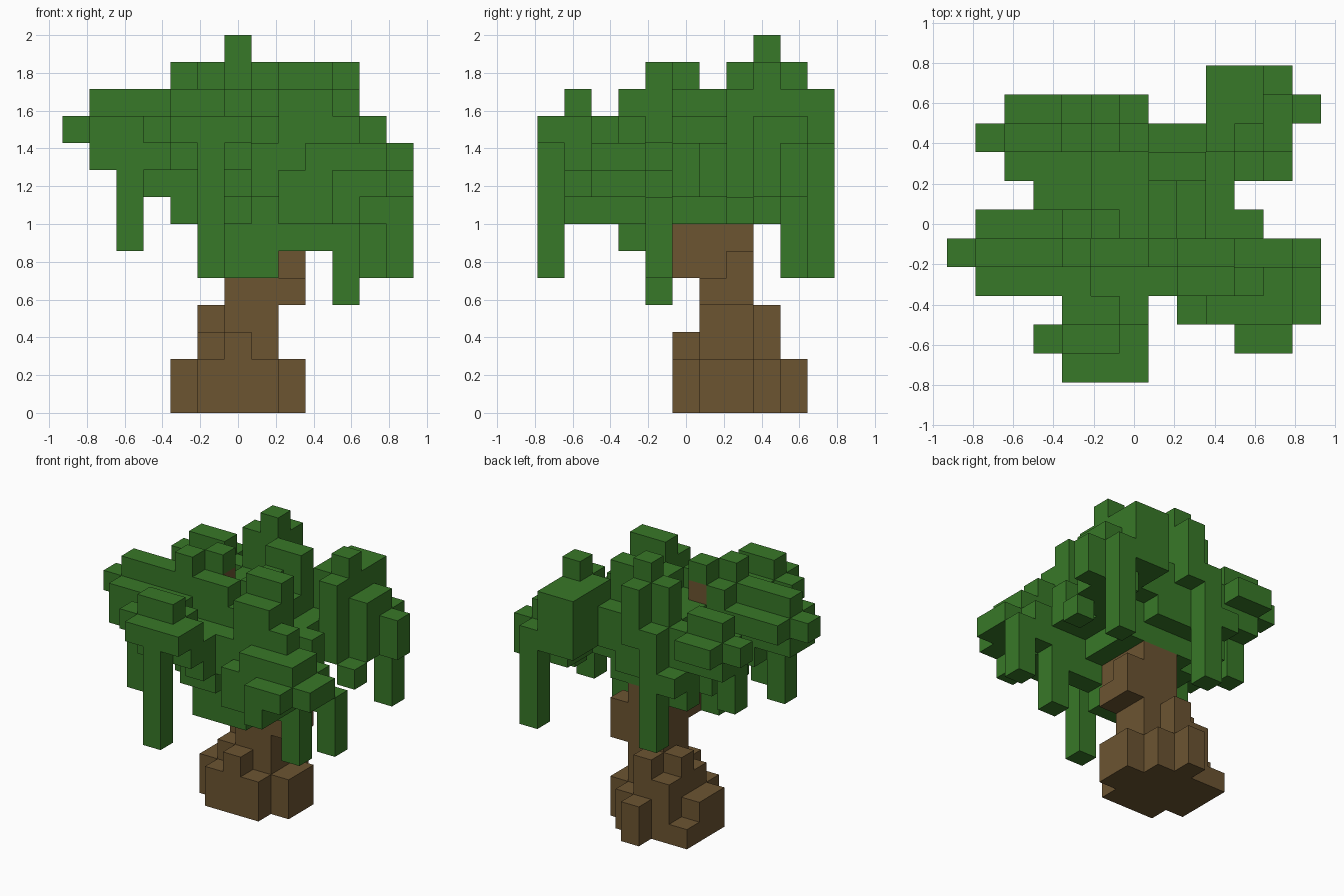
import bpy
import bmesh
from mathutils import Vector
from math import radians

default_cube = bpy.data.objects.get("Cube")
if default_cube:
    bpy.data.objects.remove(default_cube, do_unlink=True)

CELL = 1 / 7                          # edge length of one block
ORIGIN = Vector((-6.5, -5.5, 0))      # grid corner, in blocks


def make_material(name, colour):
    material = bpy.data.materials.new(name)
    material.use_nodes = True
    material.diffuse_color = colour
    shader = material.node_tree.nodes["Principled BSDF"]
    shader.inputs["Base Color"].default_value = colour
    shader.inputs["Roughness"].default_value = 0.9
    return material


def fill(boxes):
    """Cells covered by boxes given as inclusive x, y and z ranges."""
    cells = set()
    for x0, x1, y0, y1, z0, z1 in boxes:
        for x in range(x0, x1 + 1):
            for y in range(y0, y1 + 1):
                for z in range(z0, z1 + 1):
                    cells.add((x, y, z))
    return cells


def build_blocks(name, cells, occupied, material):
    """Skin the cells with quads only where no neighbouring cell touches."""
    bm = bmesh.new()
    for cell in sorted(cells):
        base = Vector(cell)
        for axis in range(3):
            for side in (0, 1):
                step = [0, 0, 0]
                step[axis] = 1 if side else -1
                neighbour = tuple(c + s for c, s in zip(cell, step))
                if neighbour in occupied:
                    continue
                u, v = Vector((0, 0, 0)), Vector((0, 0, 0))
                u[(axis + 1) % 3] = 1
                v[(axis + 2) % 3] = 1
                start = base.copy()
                start[axis] += side
                loop = [start, start + u, start + u + v, start + v]
                if not side:
                    loop.reverse()
                bm.faces.new([bm.verts.new((p + ORIGIN) * CELL) for p in loop])
    bmesh.ops.remove_doubles(bm, verts=bm.verts, dist=CELL / 100)
    # Merge coplanar quads into broad flat faces
    bmesh.ops.dissolve_limit(bm, angle_limit=radians(1),
                             verts=bm.verts, edges=bm.edges)
    mesh = bpy.data.meshes.new(name)
    bm.to_mesh(mesh)
    bm.free()
    mesh.materials.append(material)
    bpy.context.collection.objects.link(bpy.data.objects.new(name, mesh))


bark = make_material("bark brown", (0.150, 0.089, 0.031, 1))
leaf = make_material("leaf green", (0.039, 0.188, 0.021, 1))

# Trunk: flared foot, stepped stem, leaning fork, tip among the leaves
trunk = [
    (5, 7, 5, 5, 0, 1), (4, 8, 6, 7, 0, 1), (5, 7, 8, 8, 0, 1),
    (4, 4, 8, 8, 0, 0), (6, 6, 9, 9, 0, 1), (6, 6, 5, 5, 2, 2),
    (5, 7, 6, 7, 2, 2), (5, 6, 8, 8, 2, 2), (6, 7, 6, 6, 3, 3),
    (5, 7, 7, 7, 3, 3), (6, 6, 8, 8, 3, 3), (6, 8, 6, 7, 4, 4),
    (6, 7, 5, 7, 5, 6), (8, 8, 7, 7, 5, 5), (5, 5, 5, 5, 10, 11),
]

# Leaf clumps, each a few overlapping boxes with hanging strands
core = [
    (5, 7, 4, 4, 5, 7), (5, 9, 4, 4, 6, 7), (4, 8, 4, 5, 7, 10),
    (5, 6, 3, 3, 7, 8), (4, 8, 3, 3, 9, 9), (7, 8, 3, 3, 8, 9),
    (4, 8, 6, 6, 7, 9), (3, 9, 6, 6, 8, 9), (5, 8, 6, 6, 10, 10),
    (5, 6, 4, 4, 11, 11), (4, 4, 4, 4, 11, 12), (4, 4, 5, 5, 11, 11),
    (5, 5, 5, 5, 12, 12), (8, 9, 4, 4, 10, 12), (8, 9, 3, 3, 10, 11),
    (7, 7, 5, 6, 11, 11),
]
crown = [
    (5, 8, 7, 7, 7, 10), (5, 7, 8, 8, 8, 10), (8, 8, 8, 8, 9, 10),
    (7, 8, 7, 7, 11, 12), (5, 6, 8, 8, 11, 12), (6, 6, 8, 8, 13, 13),
    (6, 6, 9, 9, 10, 12), (5, 5, 9, 9, 5, 10),
]
right_clump = [
    (1, 4, 3, 3, 9, 10), (1, 4, 4, 4, 9, 11), (0, 0, 4, 4, 10, 10),
    (1, 4, 5, 5, 10, 10), (2, 2, 3, 3, 6, 8), (3, 3, 4, 4, 8, 8),
]
front_clump = [
    (4, 6, 0, 1, 10, 10), (4, 6, 1, 1, 9, 9), (3, 3, 1, 1, 10, 10),
    (4, 5, 2, 2, 9, 10), (6, 6, 2, 2, 8, 9), (4, 5, 1, 1, 11, 11),
    (5, 5, 0, 0, 5, 9),
]
front_left_clump = [
    (8, 10, 2, 2, 7, 8), (9, 11, 2, 2, 8, 9), (12, 12, 2, 3, 8, 8),
    (10, 11, 1, 1, 8, 8), (10, 10, 1, 1, 7, 7), (9, 10, 3, 3, 7, 9),
    (11, 11, 3, 3, 8, 9), (10, 10, 3, 3, 10, 10), (9, 11, 4, 4, 7, 8),
    (10, 10, 4, 4, 4, 6), (12, 12, 4, 4, 5, 7), (9, 10, 5, 5, 8, 9),
]
back_left_clump = [
    (9, 10, 8, 10, 9, 11), (10, 10, 7, 7, 8, 11), (10, 10, 8, 8, 12, 12),
    (10, 10, 8, 9, 8, 8), (11, 11, 10, 10, 5, 9), (11, 11, 7, 7, 7, 7),
    (11, 11, 8, 9, 8, 10), (12, 12, 9, 9, 8, 9), (9, 9, 7, 7, 8, 9),
]
back_right_clump = [
    (2, 3, 9, 9, 10, 10), (4, 4, 9, 9, 8, 8), (2, 4, 8, 8, 9, 10),
    (1, 1, 8, 8, 10, 10), (2, 3, 8, 8, 11, 11), (2, 4, 7, 7, 9, 9),
    (2, 2, 7, 7, 7, 8), (4, 4, 8, 8, 7, 8),
]

clumps = {
    "foliage_core": core,
    "foliage_crown": crown,
    "foliage_right": right_clump,
    "foliage_front": front_clump,
    "foliage_front_left": front_left_clump,
    "foliage_back_left": back_left_clump,
    "foliage_back_right": back_right_clump,
}

# Each cell belongs to one part only, the trunk first
parts = {"trunk": fill(trunk)}
taken = set(parts["trunk"])
for name, boxes in clumps.items():
    parts[name] = fill(boxes) - taken
    taken |= parts[name]

for name, cells in parts.items():
    build_blocks(name, cells, taken, bark if name == "trunk" else leaf)
